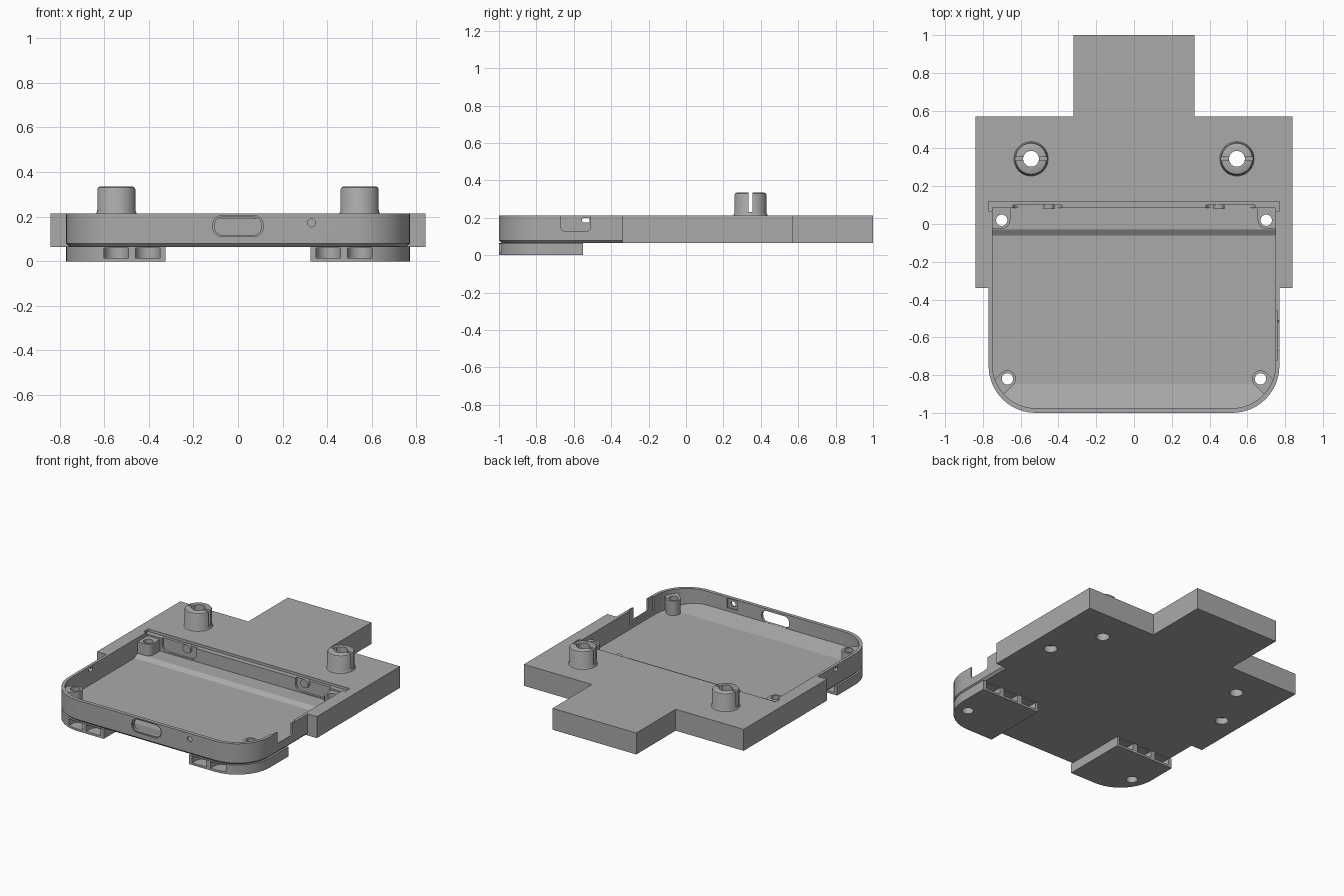
import bpy, bmesh
from math import sin, cos, pi, radians

if "Cube" in bpy.data.objects:
    bpy.data.objects.remove(bpy.data.objects["Cube"], do_unlink=True)

grey = bpy.data.materials.new("plain grey")
grey.use_nodes = True
grey.diffuse_color = (0.4, 0.4, 0.4, 1)
grey.node_tree.nodes["Principled BSDF"].inputs["Base Color"].default_value = (0.4, 0.4, 0.4, 1)

TOP, BASE, FLOOR = 0.213, 0.065, 0.085


# ---- helpers ----
def arc(cx, cy, r, a0, a1, n=12):
    return [(cx + r * cos(radians(a0 + (a1 - a0) * i / n)),
             cy + r * sin(radians(a0 + (a1 - a0) * i / n))) for i in range(n + 1)]


def circle(cx, cy, r, n=32):
    return arc(cx, cy, r, 0, 360, n)[:-1]


def rect(x0, x1, y0, y1):
    return [(x0, y0), (x1, y0), (x1, y1), (x0, y1)]


def round_rect(x0, x1, y0, y1, r):
    return (arc(x0 + r, y0 + r, r, 180, 270, 6) + arc(x1 - r, y0 + r, r, 270, 360, 6)
            + arc(x1 - r, y1 - r, r, 0, 90, 6) + arc(x0 + r, y1 - r, r, 90, 180, 6))


def loft(name, levels, axis="z"):
    """Closed solid through (height, outline) levels along an axis."""
    place = {"z": lambda a, b, h: (a, b, h),
             "y": lambda a, b, h: (a, h, b),
             "x": lambda a, b, h: (h, a, b)}[axis]
    bm = bmesh.new()
    rings = [[bm.verts.new(place(a, b, h)) for a, b in pts] for h, pts in levels]
    bm.faces.new(rings[0])
    bm.faces.new(rings[-1])
    n = len(rings[0])
    for lo, hi in zip(rings, rings[1:]):
        for i in range(n):
            j = (i + 1) % n
            bm.faces.new((lo[i], lo[j], hi[j], hi[i]))
    bmesh.ops.recalc_face_normals(bm, faces=bm.faces)
    mesh = bpy.data.meshes.new(name)
    bm.to_mesh(mesh)
    bm.free()
    mesh.materials.append(grey)
    ob = bpy.data.objects.new(name, mesh)
    bpy.context.collection.objects.link(ob)
    return ob


def prism(pts, lo, hi, axis="z", name="cutter"):
    return loft(name, [(lo, pts), (hi, pts)], axis)


def activate(ob):
    bpy.ops.object.select_all(action="DESELECT")
    ob.select_set(True)
    bpy.context.view_layer.objects.active = ob


def combine(ob, tools, operation="DIFFERENCE"):
    activate(ob)
    for tool in tools:
        mod = ob.modifiers.new("cut", "BOOLEAN")
        mod.operation, mod.solver, mod.object = operation, "EXACT", tool
        bpy.ops.object.modifier_apply(modifier=mod.name)
        bpy.data.objects.remove(tool, do_unlink=True)


def finish(ob):
    activate(ob)
    bpy.ops.object.shade_smooth_by_angle(angle=radians(30))


# ---- main body: rounded tray running into a wide block and a rear tongue ----
def body_outline(inset):
    w, r, f = 0.77 - inset, 0.25 - inset, -1 + inset
    half = arc(w - r, f + r, r, -90, 0) + [
        (w, -0.34), (0.84, -0.34), (0.84, 0.57), (0.32, 0.57), (0.32, 1.0)]
    return half + [(-x, y) for x, y in reversed(half)]


body = loft("tray_body", [(BASE, body_outline(0.015)), (0.08, body_outline(0)),
                          (TOP, body_outline(0))])

# tray hollow, less the parts that stay standing inside it
half = arc(0.52, -0.745, 0.23, -90, 0) + [(0.75, 0.085)]
hollow = prism(half + [(-x, y) for x, y in reversed(half)], FLOOR, 0.3)
keep = [
    prism([(-0.06, 0.05), (-0.06, FLOOR), (-0.03, 0.105), (0.2, 0.105), (0.2, 0.05)], -1, 1, "x"),
    prism([(-0.85, 0.05), (-0.85, FLOOR), (-1.1, 0.15), (-1.1, 0.05)], -1, 1, "x"),
]
for s in (-1, 1):
    # front bosses lean into the rounded corners, rear ones into the square corners
    front = [(0.67 + a * 0.7071, -0.82 + b * 0.7071) for a, b in
             ((-0.045, -0.045), (0.1, -0.19), (0.19, -0.1), (0.045, 0.045))]
    rear = [(0.655, 0.02), (0.70, -0.025), (0.8, -0.025), (0.8, 0.12), (0.655, 0.12)]
    for pts in (front, circle(0.67, -0.82, 0.045), rear, circle(0.70, 0.02, 0.045)):
        keep.append(prism([(s * x, y) for x, y in pts], 0.05, 0.185))
combine(hollow, keep)

cuts = [
    hollow,
    # shallow seat behind the hollow
    prism(rect(-0.77, 0.77, 0.07, 0.12), 0.195, 0.3),
    # front port, with a shallow rim, and small front hole
    prism(round_rect(-0.105, 0.105, 0.118, 0.198, 0.035), -1.1, -0.9, "y"),
    prism(round_rect(-0.112, 0.112, 0.111, 0.205, 0.04), -1.1, -0.993, "y"),
    prism(circle(0.33, 0.172, 0.018), -1.1, -0.9, "y"),
    prism(rect(0.29, 0.37, 0.14, 0.205), -0.985, -0.95, "y"),
    # side notch with a thinned inner wall, and the opposite window
    prism(round_rect(-0.67, -0.51, 0.13, 0.4, 0.02), 0.7, 0.83, "x"),
    prism(rect(-0.72, -0.46, 0.11, 0.4), 0.7, 0.76, "x"),
    prism(round_rect(-0.555, -0.515, 0.175, 0.2, 0.008), -0.83, -0.7, "x"),
]
for s in (-1, 1):
    cuts += [prism(circle(s * 0.67, -0.82, 0.03), 0, 0.4),
             prism(circle(s * 0.70, 0.02, 0.03), 0, 0.4),
             prism(circle(s * 0.70, 0.02, 0.042), 0, 0.11),
             prism(circle(s * 0.545, 0.345, 0.042), 0, 0.4),
             # rounded pocket in the rear wall
             prism(round_rect(min(s * 0.38, s * 0.64), max(s * 0.38, s * 0.64),
                              0.11, 0.3, 0.04), 0.05, 0.1, "y")]
combine(body, cuts)
finish(body)

for s, side in ((-1, "right"), (1, "left")):
    # ---- slotted hollow post with a flared base and rounded top ----
    levels = [(TOP - 0.005, 0.093), (TOP + 0.003, 0.09), (TOP + 0.012, 0.086),
              (0.322, 0.086), (0.331, 0.082), (0.335, 0.074)]
    post = loft(side + "_post", [(z, circle(s * 0.545, 0.345, r, 40)) for z, r in levels])
    combine(post, [prism(circle(s * 0.545, 0.345, 0.042), 0.1, 0.4),
                   prism(rect(s * 0.545 - 0.1, s * 0.545 + 0.1, 0.335, 0.355), 0.23, 0.4)])
    finish(post)

    # ---- small lug on the rear wall ----
    lug = prism(circle(s * 0.45, 0.175, 0.03, 20), 0.08, 0.105, "y", side + "_wall_lug")
    finish(lug)

    # ---- front foot with cable pockets ----
    outline = [(0.325, -0.55), (0.325, -1)] + arc(0.52, -0.75, 0.25, -90, 0) + [(0.77, -0.55)]
    foot = prism([(s * x, y) for x, y in outline], 0, BASE + 0.001, "z", side + "_foot")
    pockets = [prism(circle(s * 0.67, -0.82, 0.036), -0.1, 0.2)]
    for x in (0.405, 0.545):
        pts = [(x - 0.055, -1.1)] + arc(x, -0.96, 0.055, 180, 0) + [(x + 0.055, -1.1)]
        pockets.append(prism([(s * a, b) for a, b in pts], 0.015, 0.06))
    for x in (0.40, 0.545, 0.69):
        pts = [(x - 0.055, -0.4)] + arc(x, -0.59, 0.055, 180, 360) + [(x + 0.055, -0.4)]
        pockets.append(prism([(s * a, b) for a, b in pts], 0.015, 0.06))
    combine(foot, pockets)
    finish(foot)
